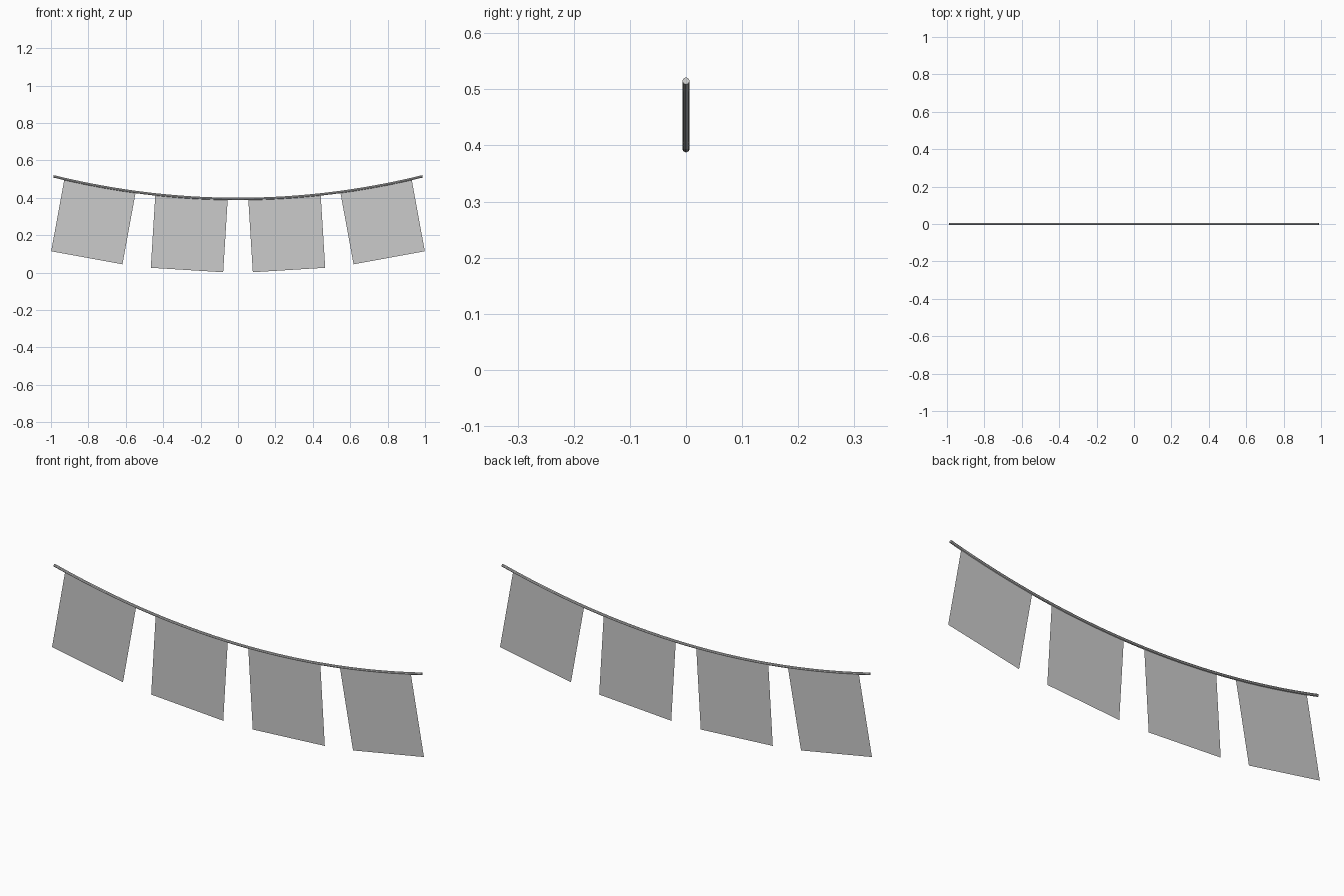
import bpy
import bmesh
from math import hypot

if "Cube" in bpy.data.objects:
    bpy.data.objects.remove(bpy.data.objects["Cube"])

SPAN, LOW, RISE, RADIUS = 0.987, 0.394, 0.121, 0.0065
DROP = 0.393


def rope_z(x):
    return LOW + RISE * (x / SPAN) ** 2


# Sagging rope: round tube swept along a parabola
curve = bpy.data.curves.new("rope", 'CURVE')
curve.dimensions = '3D'
curve.bevel_depth = RADIUS
curve.bevel_resolution = 2
curve.use_fill_caps = True
spline = curve.splines.new('POLY')
steps = 32
spline.points.add(steps)
for i, p in enumerate(spline.points):
    x = SPAN * (2 * i / steps - 1)
    p.co = (x, 0, rope_z(x), 1)
rope = bpy.data.objects.new("rope", curve)
bpy.context.collection.objects.link(rope)

bpy.context.view_layer.objects.active = rope
rope.select_set(True)
bpy.ops.object.convert(target='MESH')
bpy.ops.object.shade_smooth_by_angle()


# Thin square flag hung at right angles to the rope between two points
def flag(name, x0, x1):
    z0, z1 = rope_z(x0), rope_z(x1)
    length = hypot(x1 - x0, z1 - z0)
    dx, dz = (z1 - z0) / length * DROP, -(x1 - x0) / length * DROP
    bm = bmesh.new()
    corners = [(x0 + dx, z0 + dz), (x1 + dx, z1 + dz), (x1, z1), (x0, z0)]
    bm.faces.new([bm.verts.new((x, 0, z)) for x, z in corners])
    mesh = bpy.data.meshes.new(name)
    bm.to_mesh(mesh)
    bm.free()
    bpy.context.collection.objects.link(bpy.data.objects.new(name, mesh))


for label, inner, outer in (("inner", 0.055, 0.442), ("outer", 0.547, 0.928)):
    flag(f"flag_{label}_right", inner, outer)
    flag(f"flag_{label}_left", -outer, -inner)
